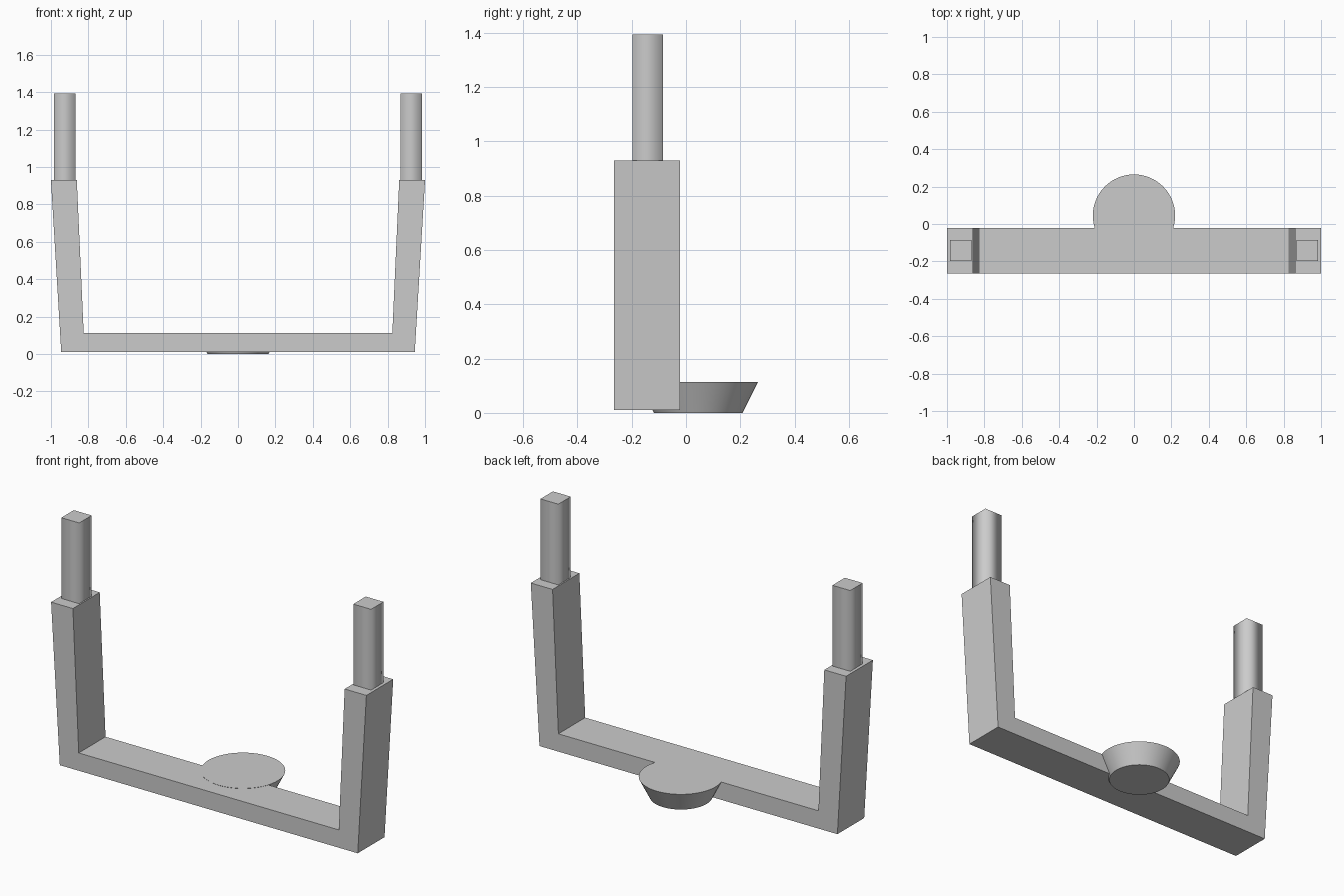
import bpy, bmesh
from mathutils import Matrix

if "Cube" in bpy.data.objects:
    bpy.data.objects.remove(bpy.data.objects["Cube"])


def make_object(name, bm):
    bmesh.ops.recalc_face_normals(bm, faces=bm.faces)
    mesh = bpy.data.meshes.new(name)
    bm.to_mesh(mesh)
    bm.free()
    obj = bpy.data.objects.new(name, mesh)
    bpy.context.collection.objects.link(obj)
    return obj


def frustum(name, sides, r_bottom, r_top, centre, height, turn=0.0):
    """Capped cone with smooth walls, flat caps and sharp rims."""
    bm = bmesh.new()
    place = Matrix.Translation(centre) @ Matrix.Rotation(turn, 4, 'Z')
    bmesh.ops.create_cone(bm, cap_ends=True, segments=sides, radius1=r_bottom,
                          radius2=r_top, depth=height, matrix=place)
    for face in bm.faces:
        face.smooth = abs(face.normal.z) < 0.9
    for edge in bm.edges:
        edge.smooth = all(f.smooth for f in edge.link_faces)
    return make_object(name, bm)


# U-shaped yoke: front profile extruded in depth
Y_FRONT, Y_BACK = -0.265, -0.022
half = [(0.945, 0.01), (1.0, 0.93), (0.862, 0.93), (0.825, 0.112)]
profile = half + [(-x, z) for x, z in reversed(half)]
bm = bmesh.new()
face = bm.faces.new([bm.verts.new((x, Y_FRONT, z)) for x, z in profile])
ext = bmesh.ops.extrude_face_region(bm, geom=[face])
new_verts = [v for v in ext["geom"] if isinstance(v, bmesh.types.BMVert)]
bmesh.ops.translate(bm, verts=new_verts, vec=(0, Y_BACK - Y_FRONT, 0))
make_object("yoke_frame", bm)

# Square pins with softly shaded walls on top of each arm
PIN_HALF = 0.0565
for side, label in ((-1, "left"), (1, "right")):
    frustum(label + "_pin", 4, PIN_HALF * 2 ** 0.5, PIN_HALF * 2 ** 0.5,
            (side * 0.926, -0.141, 1.155), 0.476, turn=0.785398)

# Tapered round boss at the back of the crossbar
frustum("round_boss", 64, 0.163, 0.22, (0, 0.045, 0.0568), 0.1136)
